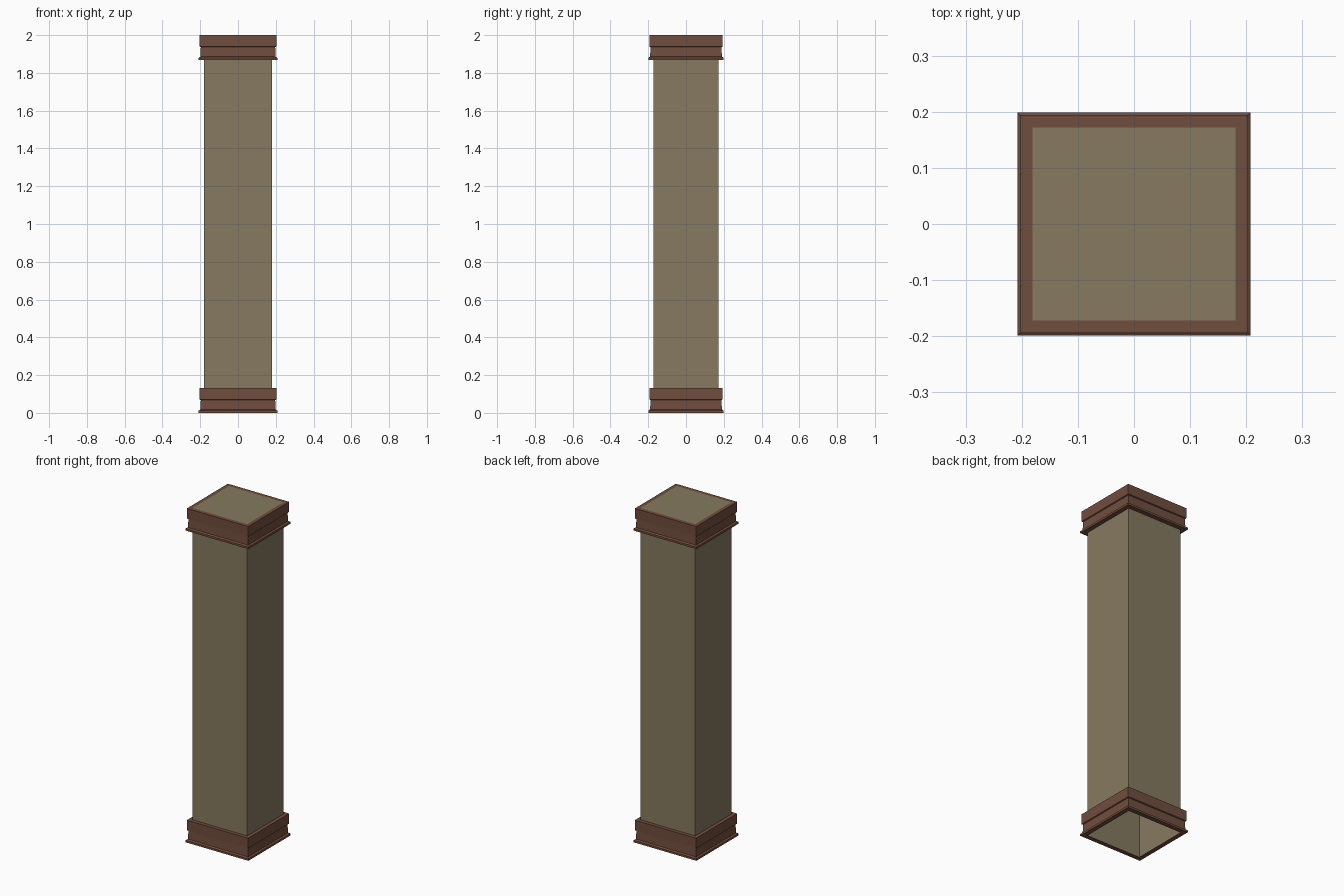
import bpy, bmesh

if "Cube" in bpy.data.objects:
    bpy.data.objects.remove(bpy.data.objects["Cube"])

HX, HY = 0.181, 0.172  # half width and depth of the shaft


def material(name, rgb):
    m = bpy.data.materials.new(name)
    m.diffuse_color = (*rgb, 1)
    m.use_nodes = True
    m.node_tree.nodes["Principled BSDF"].inputs["Base Color"].default_value = m.diffuse_color
    return m


def make_object(name, bm, mat):
    me = bpy.data.meshes.new(name)
    bmesh.ops.recalc_face_normals(bm, faces=bm.faces)
    bm.to_mesh(me)
    bm.free()
    me.materials.append(mat)
    ob = bpy.data.objects.new(name, me)
    bpy.context.collection.objects.link(ob)
    return ob


def ring(bm, out, z):
    x, y = HX + out, HY + out
    return [bm.verts.new(p) for p in ((-x, -y, z), (x, -y, z), (x, y, z), (-x, y, z))]


def bridge(bm, a, b):
    for i in range(4):
        j = (i + 1) % 4
        bm.faces.new((a[i], a[j], b[j], b[i]))


tan = material("tan plaster", (0.238, 0.195, 0.116))
brown = material("brown wood", (0.163, 0.075, 0.047))

# hollow shaft, closed on top and open underneath
bm = bmesh.new()
low, high = ring(bm, 0, 0), ring(bm, 0, 2)
bridge(bm, low, high)
bm.faces.new(high)
shaft = make_object("shaft", bm, tan)
# keep walls facing outward
if shaft.data.polygons[0].normal.y > 0:
    shaft.data.flip_normals()

# moulded trim: (distance out from shaft, height), mitred at the corners
PROFILE = [(0, 0), (0.027, 0), (0.027, 0.012), (0.018, 0.018), (0.016, 0.068),
           (0.022, 0.071), (0.022, 0.132), (0, 0.132)]
for name, z0 in (("base_trim", 0), ("top_trim", 1.868)):
    bm = bmesh.new()
    rings = [ring(bm, o, z0 + z) for o, z in PROFILE]
    for a, b in zip(rings, rings[1:]):
        bridge(bm, a, b)
    trim = make_object(name, bm, brown)
    # bottom face must look down
    if trim.data.polygons[0].normal.z > 0:
        trim.data.flip_normals()
